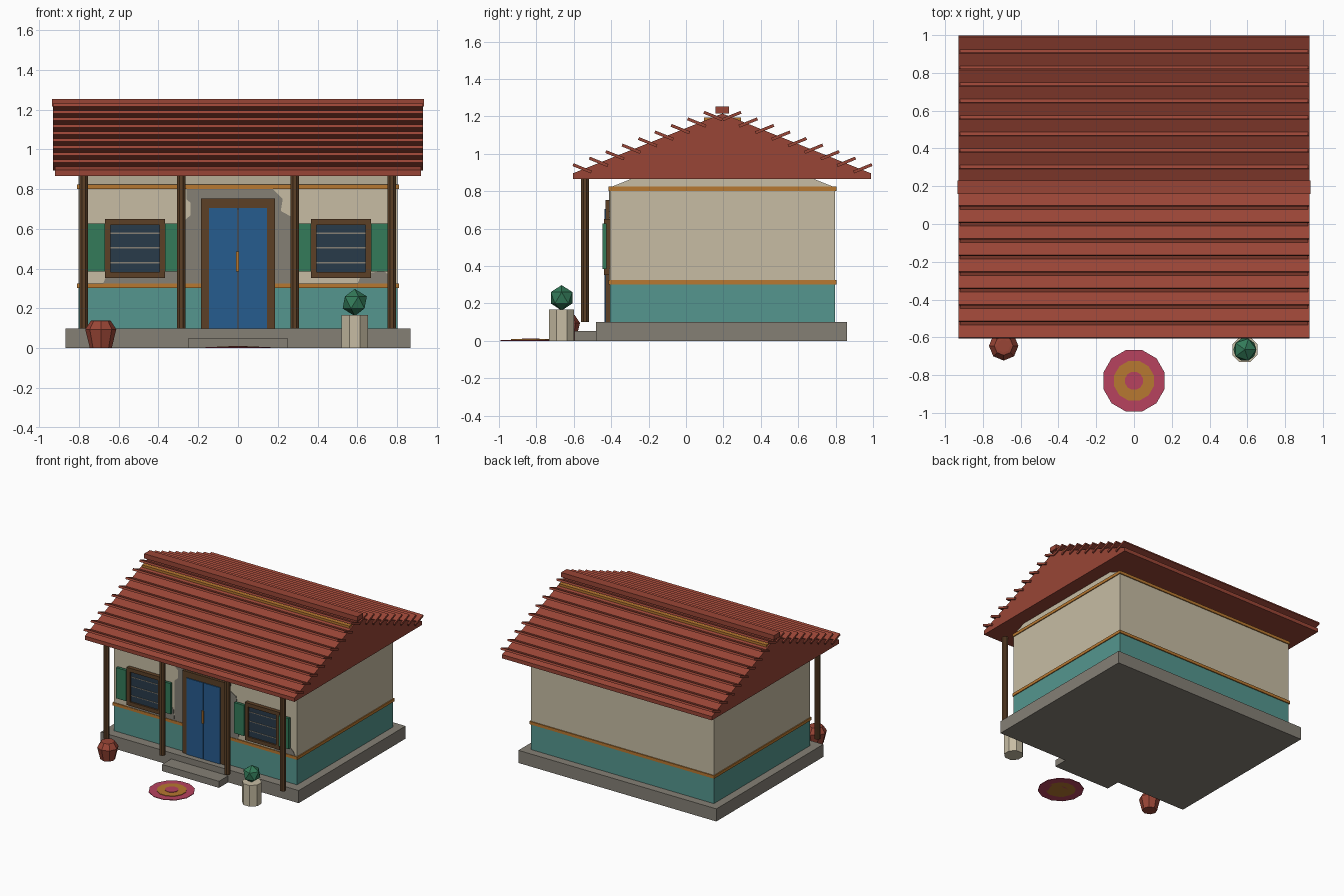
import bpy, bmesh, math
from mathutils import Matrix, Vector

if "Cube" in bpy.data.objects:
    bpy.data.objects.remove(bpy.data.objects["Cube"])


def mat(name, *rgb):
    m = bpy.data.materials.new(name)
    lin = [c / 12.92 if c <= 0.04045 else ((c + 0.055) / 1.055) ** 2.4 for c in rgb]
    m.diffuse_color = (*lin, 1)
    m.use_nodes = True
    m.node_tree.nodes["Principled BSDF"].inputs["Base Color"].default_value = m.diffuse_color
    return m


ROOF = mat("terracotta red", 0.60, 0.27, 0.21)
PLASTER = mat("cream plaster", 0.78, 0.74, 0.64)
TEAL = mat("teal paint", 0.33, 0.59, 0.56)
OCHRE = mat("ochre trim", 0.72, 0.47, 0.19)
STONE = mat("grey stone", 0.52, 0.50, 0.46)
WOOD = mat("dark wood", 0.36, 0.25, 0.15)
BLUE = mat("blue paint", 0.15, 0.36, 0.56)
GREEN = mat("green paint", 0.20, 0.48, 0.35)
GLASS = mat("dark glass", 0.16, 0.23, 0.29)
PINK = mat("pink cloth", 0.72, 0.26, 0.37)


def finish(bm, name, material):
    bmesh.ops.recalc_face_normals(bm, faces=bm.faces)
    me = bpy.data.meshes.new(name)
    bm.to_mesh(me)
    bm.free()
    me.materials.append(material)
    ob = bpy.data.objects.new(name, me)
    bpy.context.collection.objects.link(ob)
    return ob


def box(name, material, x, y, z, tilt=0):
    """Box from (min, max) ranges, optionally tilted about its own x axis."""
    bm = bmesh.new()
    ranges = (x, y, z)
    size = [b - a for a, b in ranges]
    centre = Vector([(a + b) / 2 for a, b in ranges])
    m = Matrix.Translation(centre) @ Matrix.Rotation(tilt, 4, 'X') @ Matrix.Diagonal((*size, 1))
    bmesh.ops.create_cube(bm, size=1, matrix=m)
    return finish(bm, name, material)


def prism(name, material, points, step):
    """Polygon swept along a vector."""
    bm = bmesh.new()
    face = bm.faces.new([bm.verts.new(p) for p in points])
    out = bmesh.ops.extrude_face_region(bm, geom=[face], use_keep_orig=True)
    bmesh.ops.translate(bm, vec=step, verts=[v for v in out["geom"] if isinstance(v, bmesh.types.BMVert)])
    return finish(bm, name, material)


def lathe(name, material, x, y, sides, profile, turn=0.5):
    """Stacked rings of (radius, z), capped at both ends."""
    bm = bmesh.new()
    rings = []
    for r, z in profile:
        angles = [math.tau * (i + turn) / sides for i in range(sides)]
        rings.append([bm.verts.new((x + r * math.cos(a), y + r * math.sin(a), z)) for a in angles])
    for lo, hi in zip(rings, rings[1:]):
        for i in range(sides):
            j = (i + 1) % sides
            bm.faces.new((lo[i], lo[j], hi[j], hi[i]))
    bm.faces.new(rings[0])
    bm.faces.new(rings[-1])
    return finish(bm, name, material)


RIDGE = 0.195            # y of the ridge
WX, Y0, Y1 = 0.803, -0.407, 0.797   # wall extents

# Foundation and step
box("foundation", STONE, (-0.868, 0.868), (-0.48, 0.86), (0, 0.1))
box("step", STONE, (-0.25, 0.25), (-0.595, -0.47), (0, 0.052))

# Walls: painted base, gabled plaster, trim bands
box("painted_base", TEAL, (-WX, WX), (Y0, Y1), (0.1, 0.31))
prism("plaster_walls", PLASTER,
      [(-WX, y, z) for y, z in ((Y0, 0.31), (Y1, 0.31), (Y1, 0.82), (RIDGE, 1.06), (Y0, 0.82))],
      (2 * WX, 0, 0))
for name, z in (("lower_trim", 0.302), ("upper_trim", 0.801)):
    box(name, OCHRE, (-0.81, 0.81), (Y0 - 0.008, Y1 + 0.008), (z, z + 0.023))

# Worn patches where the plaster is missing
patches = {
    "worn_patch_door": [(-0.27, 0.32), (0.29, 0.32), (0.3, 0.5), (0.27, 0.66), (0.215, 0.69),
                        (0.225, 0.75), (0.17, 0.805), (-0.26, 0.805), (-0.26, 0.75),
                        (-0.238, 0.73), (-0.238, 0.67), (-0.27, 0.64)],
    "worn_patch_left": [(-0.68, 0.32), (-0.27, 0.32), (-0.28, 0.42), (-0.6, 0.42), (-0.66, 0.37)],
    "worn_patch_right": [(0.6, 0.32), (0.79, 0.32), (0.77, 0.36), (0.73, 0.39), (0.62, 0.37)],
}
for name, pts in patches.items():
    prism(name, STONE, [(x, Y0 - 0.004, z) for x, z in pts], (0, 0.006, 0))

# Roof body with flat underside
prism("roof_body", ROOF,
      [(-0.92, y, z) for y, z in ((-0.605, 0.865), (0.99, 0.865), (0.99, 0.895),
                                  (RIDGE, 1.215), (-0.605, 0.895))],
      (1.84, 0, 0))
box("ridge_beam", OCHRE, (-0.91, 0.91), (RIDGE - 0.098, RIDGE + 0.098), (1.1, 1.194))
box("ridge_cap", ROOF, (-0.935, 0.935), (RIDGE - 0.036, RIDGE + 0.036), (1.215, 1.252))

# Rows of tiles, tipped up at their outer edges
for side, label in ((-1, "front"), (1, "back")):
    for i in range(9):
        off = 0.05 + 0.0875 * i
        y, z = RIDGE + side * off, 1.222 - 0.4 * off
        box(f"{label}_tile_row_{i + 1}", ROOF, (-0.93, 0.93),
            (y - 0.053, y + 0.053), (z - 0.008, z + 0.008), side * math.radians(22))

# Porch posts
for i, x in enumerate((-0.775, -0.285, 0.285, 0.772)):
    lathe(f"porch_post_{i + 1}", WOOD, x, -0.54, 8, [(0.023, 0.1), (0.023, 0.88)])

# Double door
for s, label in ((-1, "left"), (1, "right")):
    box(f"door_jamb_{label}", WOOD, sorted((s * 0.145, s * 0.185)), (-0.43, -0.4), (0.1, 0.753))
    box(f"door_leaf_{label}", BLUE, sorted((s * 0.002, s * 0.147)), (-0.437, -0.4), (0.1, 0.705))
box("door_lintel", WOOD, (-0.185, 0.185), (-0.43, -0.4), (0.703, 0.753))
box("door_gap", WOOD, (-0.003, 0.003), (-0.43, -0.4), (0.1, 0.7))
box("door_handle", OCHRE, (-0.009, 0.006), (-0.446, -0.43), (0.385, 0.485))

# Windows with frames, bars and shutters
for cx, label in ((-0.518, "left"), (0.518, "right")):
    box(f"{label}_window_glass", GLASS, (cx - 0.13, cx + 0.13), (-0.425, -0.4), (0.375, 0.63))
    for z in (0.352, 0.62):
        box(f"{label}_window_rail", WOOD, (cx - 0.152, cx + 0.152), (-0.438, -0.4), (z, z + 0.03))
    for s in (-1, 1):
        box(f"{label}_window_stile", WOOD, sorted((cx + s * 0.123, cx + s * 0.152)),
            (-0.438, -0.4), (0.382, 0.62))
        box(f"{label}_shutter", GREEN, sorted((cx + s * 0.152, cx + s * 0.238)),
            (-0.447, -0.425), (0.385, 0.628))
    for z in (0.43, 0.505, 0.578):
        box(f"{label}_window_bar", STONE, (cx - 0.123, cx + 0.123), (-0.428, -0.42), (z - 0.003, z + 0.003))

# Clay pot
lathe("clay_pot", ROOF, -0.69, -0.645, 8,
      [(0.055, 0), (0.078, 0.095), (0.072, 0.105), (0.05, 0.138), (0.035, 0.14)], 0)

# Planter with a clipped bush
lathe("planter", PLASTER, 0.587, -0.665, 8, [(0.072, 0), (0.072, 0.168)])
bm = bmesh.new()
bmesh.ops.create_icosphere(bm, subdivisions=1, radius=0.068, matrix=Matrix.Translation((0.587, -0.665, 0.23)))
finish(bm, "bush", GREEN)

# Round mat in three stacked rings
for name, material, r, h in (("mat_outer", PINK, 0.168, 0.005), ("mat_ring", OCHRE, 0.109, 0.009),
                             ("mat_centre", PINK, 0.049, 0.012)):
    lathe(name, material, 0, -0.83, 12, [(r, 0), (r, h)])
